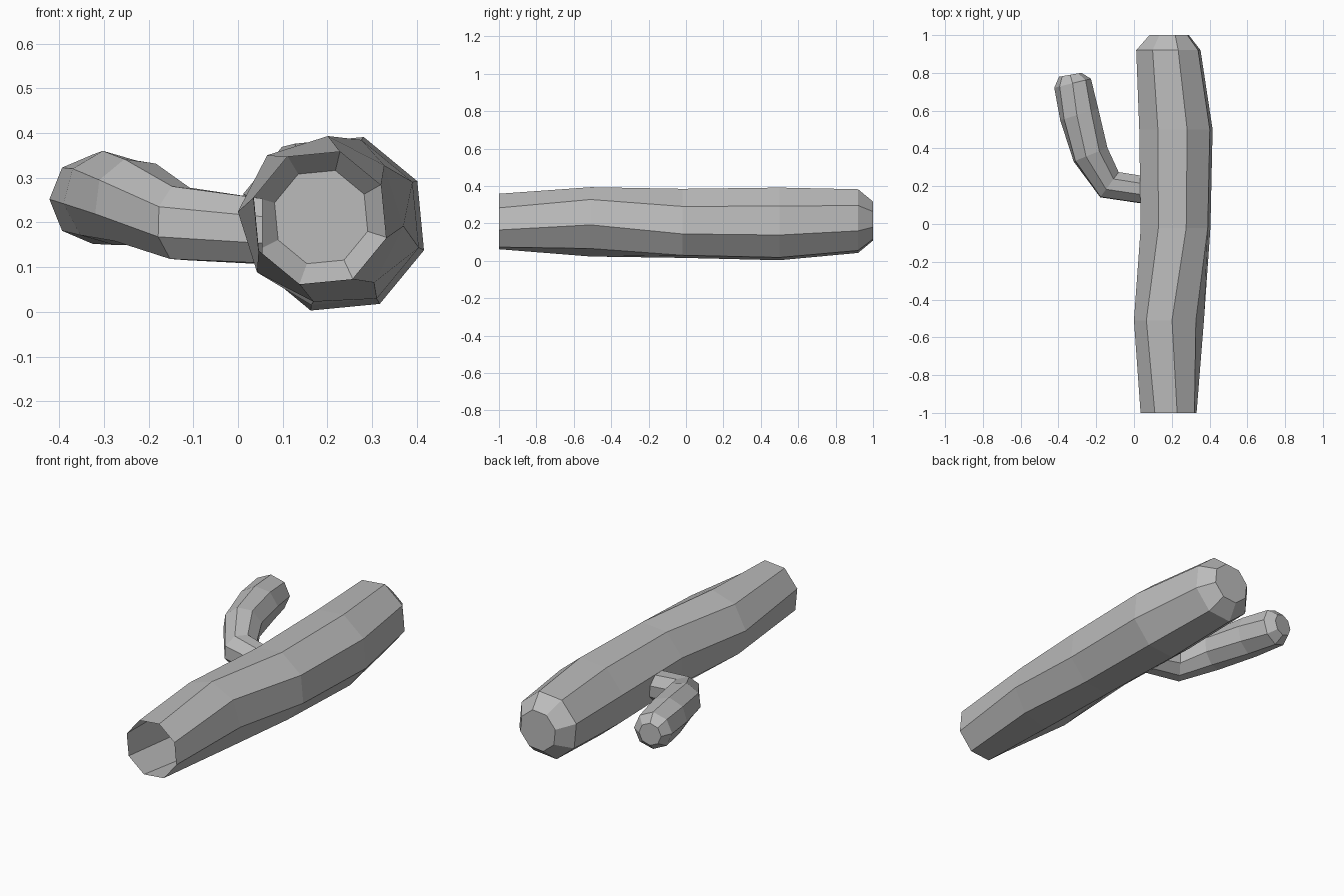
import bpy
import bmesh
from math import radians, sin, cos
from mathutils import Vector

SIDES = 8

cube = bpy.data.objects.get("Cube")
if cube:
    bpy.data.objects.remove(cube, do_unlink=True)

# One plain grey for everything
GREY = (0.5, 0.5, 0.5, 1.0)
grey = bpy.data.materials.new("plain grey")
grey.use_nodes = True
grey.diffuse_color = GREY
grey.node_tree.nodes["Principled BSDF"].inputs["Base Color"].default_value = GREY


def ring(bm, centre, radius, heading, phase):
    """Octagon in the vertical plane holding z and the heading direction."""
    out = Vector((cos(radians(heading)), sin(radians(heading)), 0))
    verts = []
    for k in range(SIDES):
        a = radians(phase + k * 360 / SIDES)
        offset = out * cos(a) + Vector((0, 0, sin(a)))
        verts.append(bm.verts.new(Vector(centre) + radius * offset))
    return verts


def tube(name, sections):
    """Skin the sections in order, open at the start and capped at the end."""
    bm = bmesh.new()
    rings = [ring(bm, *s) for s in sections]
    for a, b in zip(rings, rings[1:]):
        for k in range(SIDES):
            n = (k + 1) % SIDES
            bm.faces.new((a[k], a[n], b[n], b[k]))
    cap = bm.faces.new(rings[-1])
    # Make all faces point away from the tube
    bmesh.ops.recalc_face_normals(bm, faces=bm.faces)
    along = Vector(sections[-1][0]) - Vector(sections[-2][0])
    if cap.normal.dot(along) < 0:
        bmesh.ops.reverse_faces(bm, faces=bm.faces)
    mesh = bpy.data.meshes.new(name)
    bm.to_mesh(mesh)
    bm.free()
    mesh.materials.append(grey)
    obj = bpy.data.objects.new(name, mesh)
    bpy.context.scene.collection.objects.link(obj)
    return obj


# Trunk lying along y: centre, radius, heading, phase
tube("trunk", [
    ((0.183, -1.0, 0.21), 0.155, 0, 73),
    ((0.185, -0.51, 0.208), 0.186, 0, 85),
    ((0.22, -0.02, 0.2), 0.193, 0, 73),
    ((0.222, 0.5, 0.197), 0.203, 0, 73),
    ((0.182, 0.92, 0.212), 0.178, 0, 73),
    ((0.186, 1.0, 0.212), 0.109, 0, 73),
])

# Side arm leaving the trunk and bending towards the tip
tube("side_arm", [
    ((0.055, 0.18, 0.18), 0.078, 270, 25),
    ((-0.13, 0.208, 0.198), 0.088, 234, 25),
    ((-0.23, 0.367, 0.245), 0.1, 202, 30),
    ((-0.29, 0.58, 0.255), 0.106, 197, 38),
    ((-0.325, 0.745, 0.252), 0.1, 194, 45),
    ((-0.338, 0.79, 0.252), 0.06, 190, 45),
])
